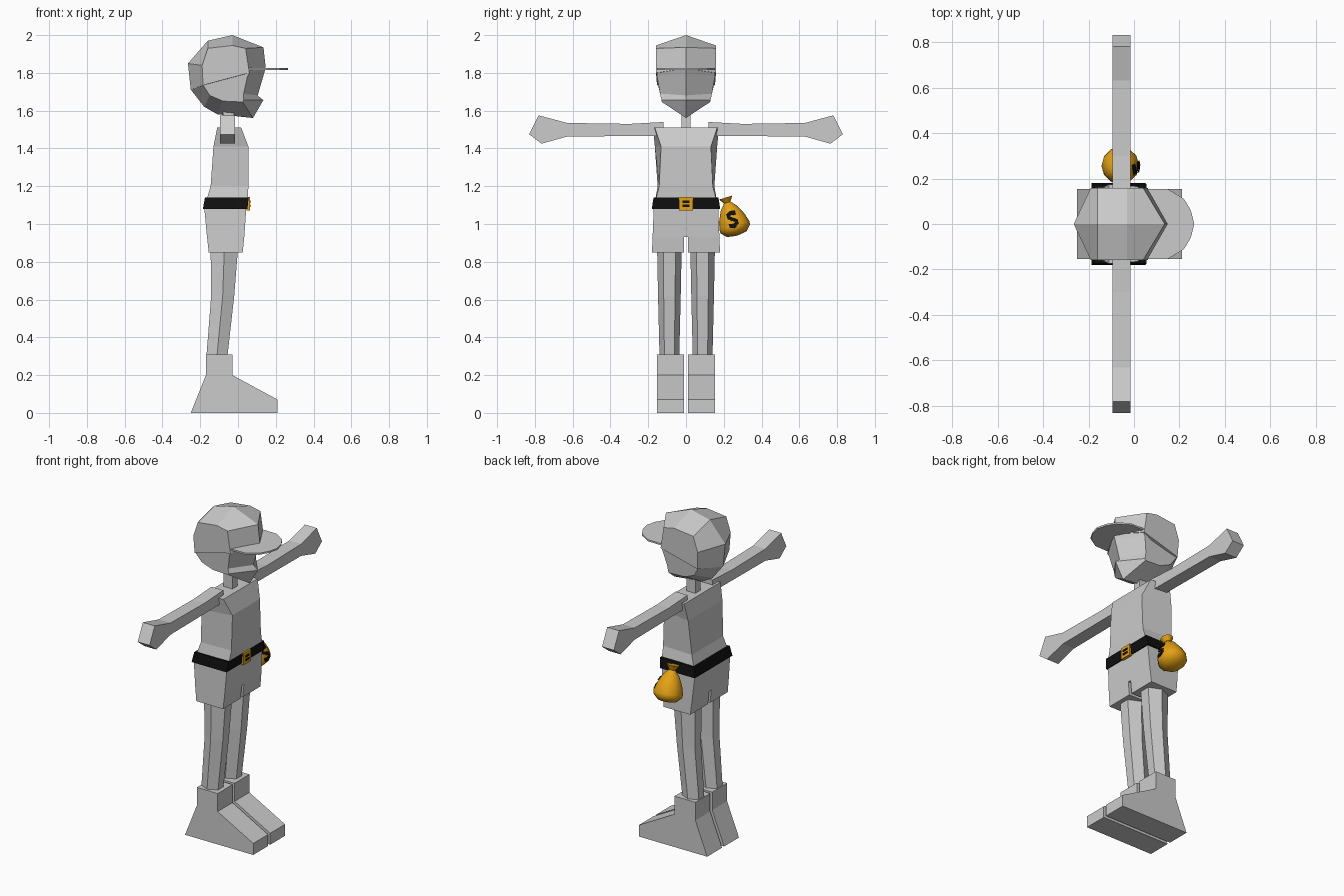
import bpy, bmesh, math
from mathutils import Matrix

cube = bpy.data.objects.get("Cube")
if cube:
    bpy.data.objects.remove(cube)


def material(name, rgb):
    m = bpy.data.materials.new(name)
    m.use_nodes = True
    colour = (*rgb, 1)
    m.diffuse_color = colour
    bsdf = next(n for n in m.node_tree.nodes if n.type == 'BSDF_PRINCIPLED')
    bsdf.inputs["Base Color"].default_value = colour
    return m


GREY = material("plain grey", (0.6, 0.6, 0.6))
GOLD = material("gold", (0.78, 0.36, 0.008))
BLACK = material("black", (0.005, 0.005, 0.005))


def loft(name, rings, mat, closed=True):
    """Skin a list of equal rings; closed rings get end caps."""
    bm = bmesh.new()
    rows = [[bm.verts.new(p) for p in ring] for ring in rings]
    n = len(rows[0])
    for a, b in zip(rows, rows[1:]):
        for i in range(n if closed else n - 1):
            j = (i + 1) % n
            bm.faces.new((a[i], a[j], b[j], b[i]))
    if closed:
        bm.faces.new(rows[0])
        bm.faces.new(rows[-1])
    bmesh.ops.recalc_face_normals(bm, faces=bm.faces)
    mesh = bpy.data.meshes.new(name)
    bm.to_mesh(mesh)
    bm.free()
    mesh.materials.append(mat)
    obj = bpy.data.objects.new(name, mesh)
    bpy.context.collection.objects.link(obj)
    return obj


def box(name, x, y, z, mat):
    rings = [[(x[0], y[0], h), (x[1], y[0], h), (x[1], y[1], h), (x[0], y[1], h)] for h in z]
    return loft(name, rings, mat)


def trunk(name, sections, mat):
    """Four-sided body from rows of z, back x, front x, back half width, front half width."""
    return loft(name, [[(b, -wb, z), (f, -wf, z), (f, wf, z), (b, wb, z)]
                       for z, b, f, wb, wf in sections], mat)


# Head and cap: a centre outline between two smaller side outlines
def side_y(z, wide):
    return wide - max(0, 1.76 - z) * 0.22


def rounded(name, centre, side, wide, grow=1.0):
    def ring(pts, sign):
        return [(-0.06 + (x + 0.06) * grow, sign * side_y(z, wide), 1.8 + (z - 1.8) * grow)
                for x, z in pts]
    return loft(name, [ring(side, -1), ring(centre, 0), ring(side, 1)], GREY)


cap_centre = [(-0.25, 1.71), (-0.265, 1.85), (-0.16, 1.97), (-0.03, 2.0), (0.135, 1.935), (0.147, 1.825)]
cap_side = [(-0.185, 1.735), (-0.19, 1.84), (-0.16, 1.93), (-0.03, 1.945), (0.04, 1.93), (0.06, 1.8)]
jaw_centre = [(0.14, 1.8), (0.105, 1.68), (0.135, 1.655), (0.08, 1.56), (-0.11, 1.58), (-0.18, 1.62)]
jaw_side = [(0.05, 1.78), (0.03, 1.69), (0.03, 1.655), (0.025, 1.645), (-0.08, 1.65), (-0.15, 1.68)]
rounded("head", cap_centre + jaw_centre, cap_side + jaw_side, 0.153, 0.995)
rounded("cap", cap_centre, cap_side, 0.159)

# Cap brim
half = [(0.04, 0.155), (0.15, 0.153), (0.22, 0.11), (0.25, 0.06)]
outline = half + [(0.265, 0)] + [(x, -y) for x, y in reversed(half)]
loft("cap_brim", [[(x, y, z) for x, y in outline] for z in (1.815, 1.825)], GREY)

box("neck", (-0.08, -0.02), (-0.025, 0.025), (1.49, 1.62), GREY)

# Torso and shorts
trunk("torso", [(1.51, -0.11, 0.017, 0.175, 0.165), (1.41, -0.13, 0.055, 0.165, 0.132),
                (1.2, -0.145, 0.055, 0.15, 0.142), (1.1, -0.175, 0.05, 0.168, 0.168)], GREY)
trunk("shorts", [(1.1, -0.18, 0.045, 0.17, 0.17), (0.93, -0.164, 0.033, 0.177, 0.177)], GREY)

# Belt and buckle
trunk("belt", [(1.14, -0.175, 0.056, 0.172, 0.172), (1.08, -0.186, 0.05, 0.181, 0.181)], BLACK)
box("belt_buckle", (0.045, 0.063), (-0.036, 0.036), (1.072, 1.142), GOLD)
for name, z in (("upper", 1.118), ("lower", 1.096)):
    box(f"buckle_slot_{name}", (0.06, 0.066), (-0.018, 0.018), (z - 0.006, z + 0.006), BLACK)

# Limbs, built once per side
arm = [(0.12, 1.54), (0.3, 1.53), (0.63, 1.535), (0.78, 1.575),
       (0.83, 1.475), (0.765, 1.425), (0.63, 1.463), (0.12, 1.467)]
boot = [(-0.25, 0), (0.21, 0), (0.21, 0.07), (-0.03, 0.2), (-0.03, 0.31), (-0.17, 0.31), (-0.17, 0.2)]
leg = [(0.87, -0.145, 0.0, 0.065), (0.62, -0.142, -0.02, 0.06), (0.29, -0.168, -0.057, 0.052)]
for label, s in (("left", 1), ("right", -1)):
    loft(f"{label}_arm", [[(x, s * y, z) for y, z in arm] for x in (-0.095, -0.015)], GREY)
    loft(f"{label}_boot", [[(x, s * y, z) for x, z in boot] for y in (0.01, 0.153)], GREY)
    rings = []
    for z, back, front, w in leg:
        mid, c = (back + front) / 2, s * 0.088
        rings.append([(back, c - w / 2, z), (mid, c - w, z), (front, c - w / 2, z),
                      (front, c + w / 2, z), (mid, c + w, z), (back, c + w / 2, z)])
    loft(f"{label}_leg", rings, GREY)
    loft(f"{label}_shorts_leg",
         [[(b, s * 0.01, z), (f, s * 0.01, z), (f, s * w, z), (b, s * w, z)]
          for z, b, f, w in ((0.93, -0.164, 0.033, 0.177), (0.85, -0.155, 0.025, 0.18))], GREY)

# Tilted pouch hanging from the belt
profile = [(0.036, 0), (0.018, -0.028), (0.046, -0.06), (0.07, -0.11),
           (0.083, -0.155), (0.081, -0.175), (0.055, -0.202), (0.01, -0.21)]
SIDES = 12
place = Matrix.Translation((-0.06, 0.21, 1.14)) @ Matrix.Rotation(0.3, 4, 'X')
pouch = loft("pouch", [[(r * math.cos(a), r * math.sin(a), h)
                        for a in (i * math.tau / SIDES for i in range(SIDES))]
                       for r, h in profile], GOLD)
pouch.matrix_world = place
bpy.ops.object.select_all(action='DESELECT')
pouch.select_set(True)
bpy.context.view_layer.objects.active = pouch
bpy.ops.object.shade_smooth_by_angle(angle=math.radians(50))


# Painted zigzag patch that follows the pouch surface
def on_pouch(y, h):
    for (r0, h0), (r1, h1) in zip(profile, profile[1:]):
        if h0 >= h >= h1:
            r = r0 + (r1 - r0) * (h - h0) / (h1 - h0) + 0.004
            return (math.sqrt(r * r - y * y), y, h)


zigzag = [(0.026, -0.09), (0, -0.086), (-0.024, -0.1), (0, -0.12),
          (0.026, -0.14), (0, -0.156), (-0.026, -0.15)]
patch = loft("pouch_patch", [[on_pouch(y, h + 0.011), on_pouch(y, h - 0.011)]
                             for y, h in zigzag], BLACK, closed=False)
patch.matrix_world = place
thick = patch.modifiers.new("thickness", 'SOLIDIFY')
thick.thickness = 0.004
thick.offset = 0
